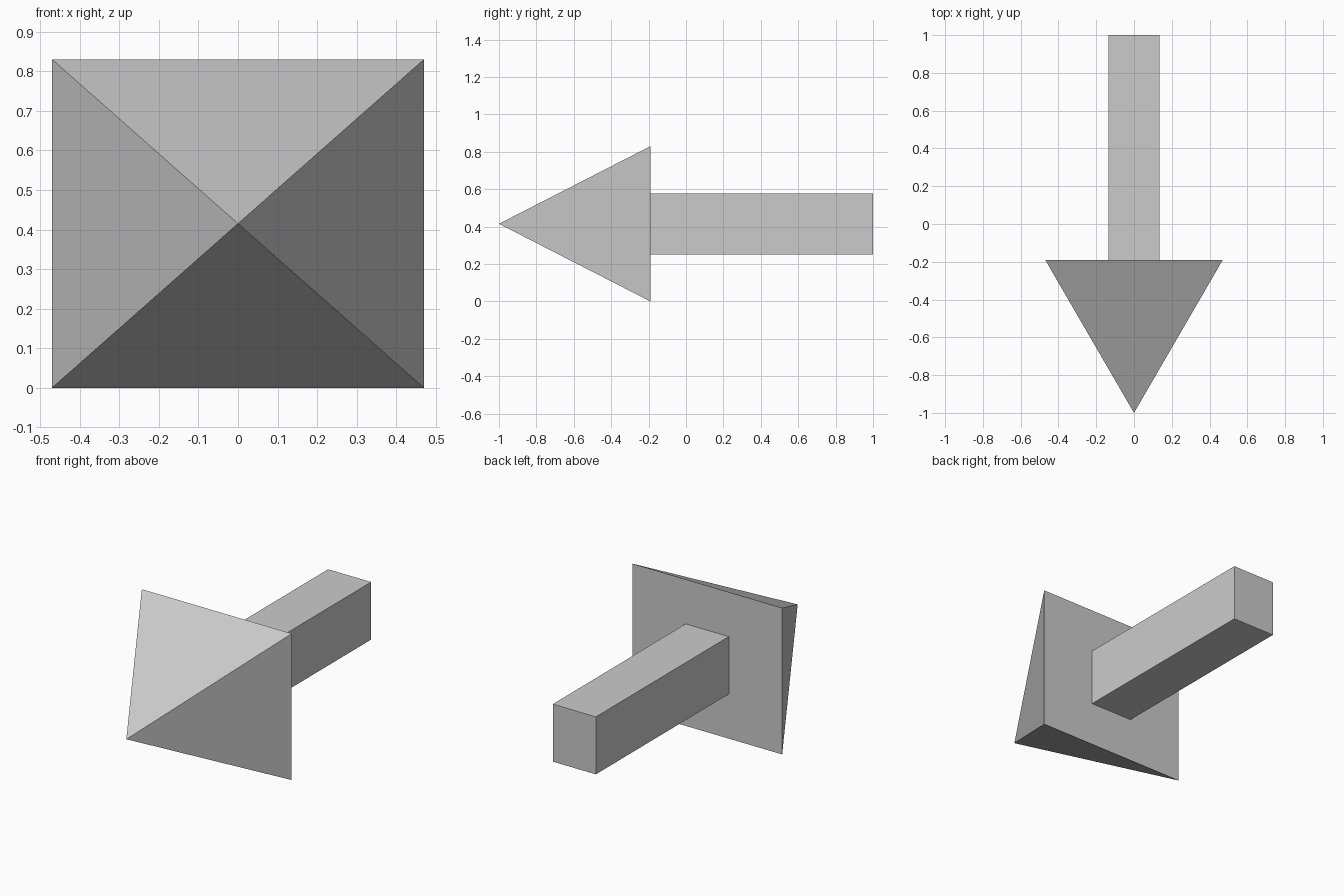
import bpy
import bmesh

default = bpy.data.objects.get("Cube")
if default:
    bpy.data.objects.remove(default, do_unlink=True)

grey = bpy.data.materials.new("light_grey")
grey.use_nodes = True
colour = (0.6, 0.6, 0.6, 1)
grey.diffuse_color = colour
grey.node_tree.nodes["Principled BSDF"].inputs["Base Color"].default_value = colour

MID_Z = 0.415
HEAD_BASE_Y = -0.19


def rectangle(bm, half_x, half_z, y):
    """Add a face that looks toward +y, centred on the arrow's axis."""
    corners = [(-1, -1), (-1, 1), (1, 1), (1, -1)]
    return bm.faces.new([bm.verts.new((sx * half_x, y, MID_Z + sz * half_z))
                         for sx, sz in corners])


def finish(name, bm):
    bmesh.ops.recalc_face_normals(bm, faces=bm.faces)
    mesh = bpy.data.meshes.new(name)
    bm.to_mesh(mesh)
    bm.free()
    mesh.materials.append(grey)
    bpy.context.collection.objects.link(bpy.data.objects.new(name, mesh))


# Pyramid head with its tip at the front
bm = bmesh.new()
base = rectangle(bm, 0.47, 0.415, HEAD_BASE_Y)
tip = bm.verts.new((0, -1, MID_Z))
for edge in list(base.edges):
    bm.faces.new([*edge.verts, tip])
finish("arrow_head", bm)

# Square-edged shaft running back from the head
bm = bmesh.new()
front = rectangle(bm, 0.135, 0.163, HEAD_BASE_Y)
back = rectangle(bm, 0.135, 0.163, 1)
bmesh.ops.bridge_loops(bm, edges=list(front.edges) + list(back.edges))
finish("arrow_shaft", bm)
